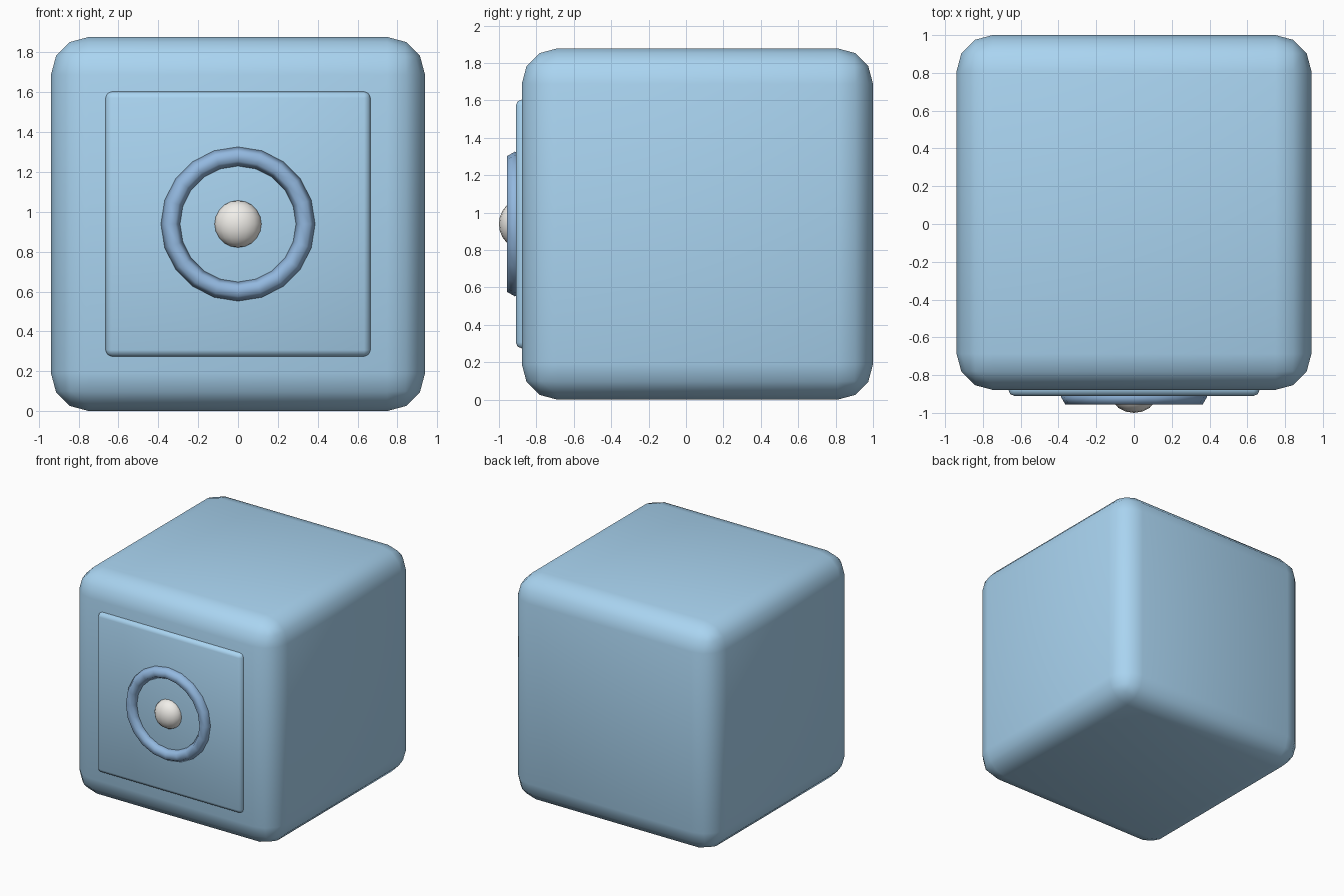
import bpy
from math import radians

if "Cube" in bpy.data.objects:
    bpy.data.objects.remove(bpy.data.objects["Cube"])

HALF = 0.939      # half the body's edge length
FRONT = -0.878    # y of the body's front face


def material(name, rgb):
    mat = bpy.data.materials.new(name)
    mat.diffuse_color = (*rgb, 1)
    mat.use_nodes = True
    mat.node_tree.nodes["Principled BSDF"].inputs["Base Color"].default_value = mat.diffuse_color
    return mat


def finish(name, mat):
    obj = bpy.context.object
    obj.name = name
    obj.data.materials.append(mat)
    bpy.ops.object.shade_smooth()
    return obj


def rounded_box(name, size, centre, bevel, segments, mat):
    bpy.ops.mesh.primitive_cube_add(size=1, location=centre)
    bpy.context.object.scale = size
    bpy.ops.object.transform_apply(location=False, rotation=False, scale=True)
    obj = finish(name, mat)
    mod = obj.modifiers.new("rounded_edges", 'BEVEL')
    mod.width = bevel
    mod.segments = segments
    mod.limit_method = 'NONE'
    return obj


blue = material("blue", (0.40, 0.66, 0.88))
dark_blue = material("dark_blue", (0.29, 0.48, 0.74))
off_white = material("off_white", (0.88, 0.86, 0.82))

# Body: cube with broad rounded edges
rounded_box("body", (2 * HALF,) * 3, (0, FRONT + HALF, HALF), 0.19, 3, blue)

# Raised square panel on the front
rounded_box("front_panel", (1.33, 0.08, 1.33), (0, -0.87, HALF), 0.032, 2, blue)

# Ring around the button
bpy.ops.mesh.primitive_torus_add(
    major_segments=20, minor_segments=6, major_radius=0.339, minor_radius=0.048,
    location=(0, -0.915, HALF), rotation=(radians(90), 0, 0))
finish("ring", dark_blue)

# Slightly flattened centre button
bpy.ops.mesh.primitive_uv_sphere_add(
    segments=16, ring_count=10, radius=0.118, location=(0, -0.908, HALF))
bpy.context.object.scale = (1, 0.78, 1)
finish("button", off_white)
